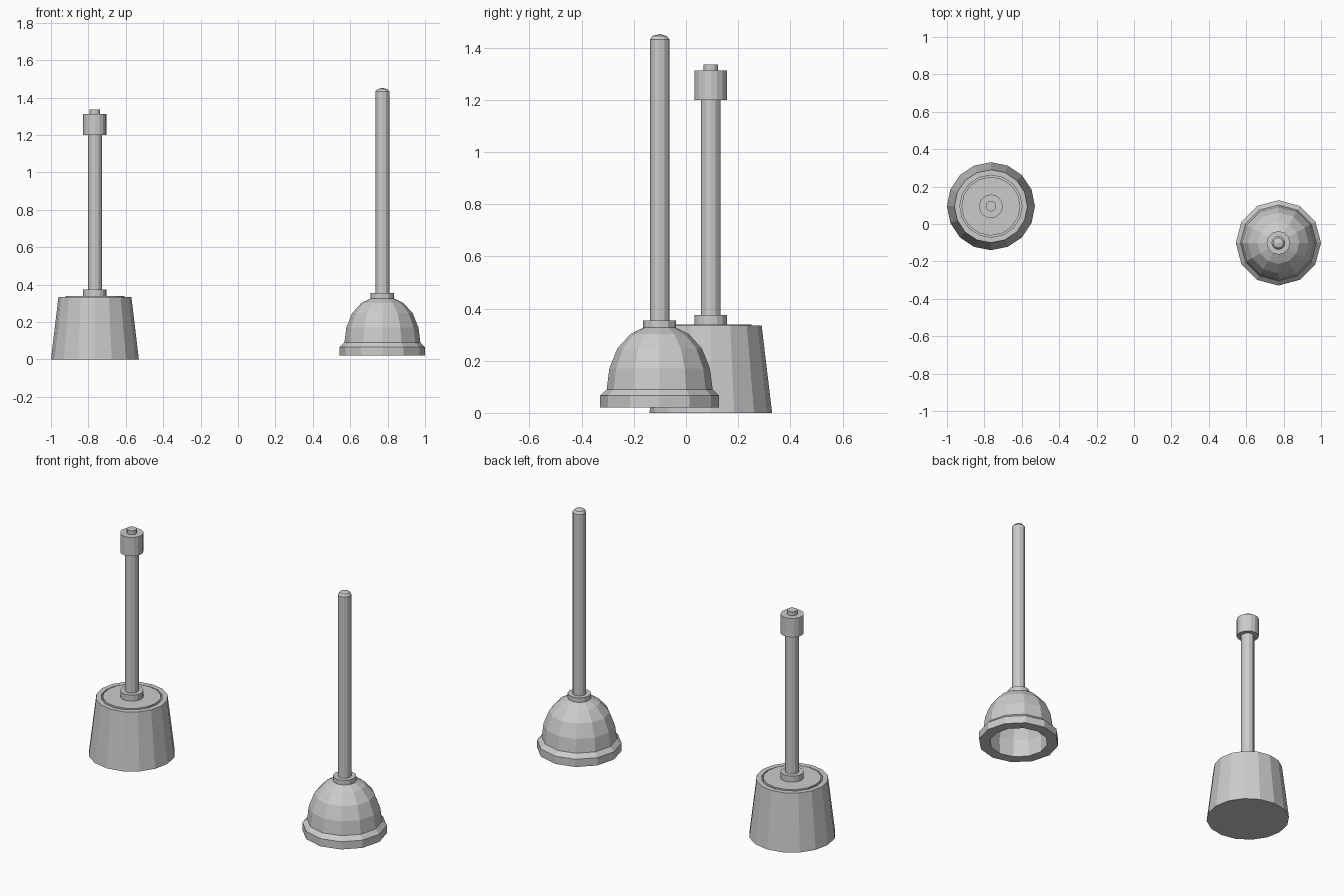
import bpy, bmesh, math

if "Cube" in bpy.data.objects:
    bpy.data.objects.remove(bpy.data.objects["Cube"])

BRUSH = (-0.765, 0.095)
PLUNGER = (0.772, -0.101)


def lathe(name, profile, sides, centre):
    """Revolve (radius, z) points about a vertical axis; flat faces, closed ends."""
    bm = bmesh.new()
    rings = []
    for r, z in profile:
        if r == 0:
            rings.append([bm.verts.new((0, 0, z))])
        else:
            rings.append([bm.verts.new((r * math.cos(2 * math.pi * i / sides),
                                        r * math.sin(2 * math.pi * i / sides), z))
                          for i in range(sides)])
    for a, b in zip(rings, rings[1:]):
        for i in range(sides):
            j = (i + 1) % sides
            if len(a) == 1:
                bm.faces.new((a[0], b[j], b[i]))
            elif len(b) == 1:
                bm.faces.new((a[i], a[j], b[0]))
            else:
                bm.faces.new((a[i], a[j], b[j], b[i]))
    bmesh.ops.recalc_face_normals(bm, faces=bm.faces)
    me = bpy.data.meshes.new(name)
    bm.to_mesh(me)
    bm.free()
    ob = bpy.data.objects.new(name, me)
    ob.location = (*centre, 0)
    bpy.context.collection.objects.link(ob)
    return ob


def cylinder(name, r, z0, z1, sides, centre):
    return lathe(name, [(0, z0), (r, z0), (r, z1), (0, z1)], sides, centre)


# Brush holder: tapered hollow cup
lathe("brush_holder", [(0, 0), (0.235, 0), (0.195, 0.335), (0.166, 0.335),
                       (0.19, 0.03), (0, 0.03)], 16, BRUSH)
# Brush: lid, collar, rod, grip and end knob
cylinder("brush_lid", 0.157, 0.31, 0.339, 16, BRUSH)
cylinder("brush_collar", 0.063, 0.33, 0.375, 16, BRUSH)
cylinder("brush_rod", 0.038, 0.36, 1.21, 12, BRUSH)
cylinder("brush_grip", 0.063, 1.20, 1.312, 16, BRUSH)
cylinder("brush_knob", 0.028, 1.30, 1.335, 12, BRUSH)

# Plunger bell: hollow dome with a flared lip
lathe("plunger_bell", [(0, 0.333), (0.06, 0.328), (0.112, 0.302), (0.162, 0.247),
                       (0.193, 0.17), (0.203, 0.09), (0.228, 0.066), (0.228, 0.02),
                       (0.165, 0.02), (0.168, 0.13), (0.135, 0.225),
                       (0.08, 0.28), (0, 0.30)], 12, PLUNGER)
# Plunger collar and rounded handle
cylinder("plunger_collar", 0.063, 0.325, 0.354, 12, PLUNGER)
lathe("plunger_handle", [(0, 0.34), (0.037, 0.34), (0.037, 1.432), (0.027, 1.445),
                         (0, 1.452)], 12, PLUNGER)
